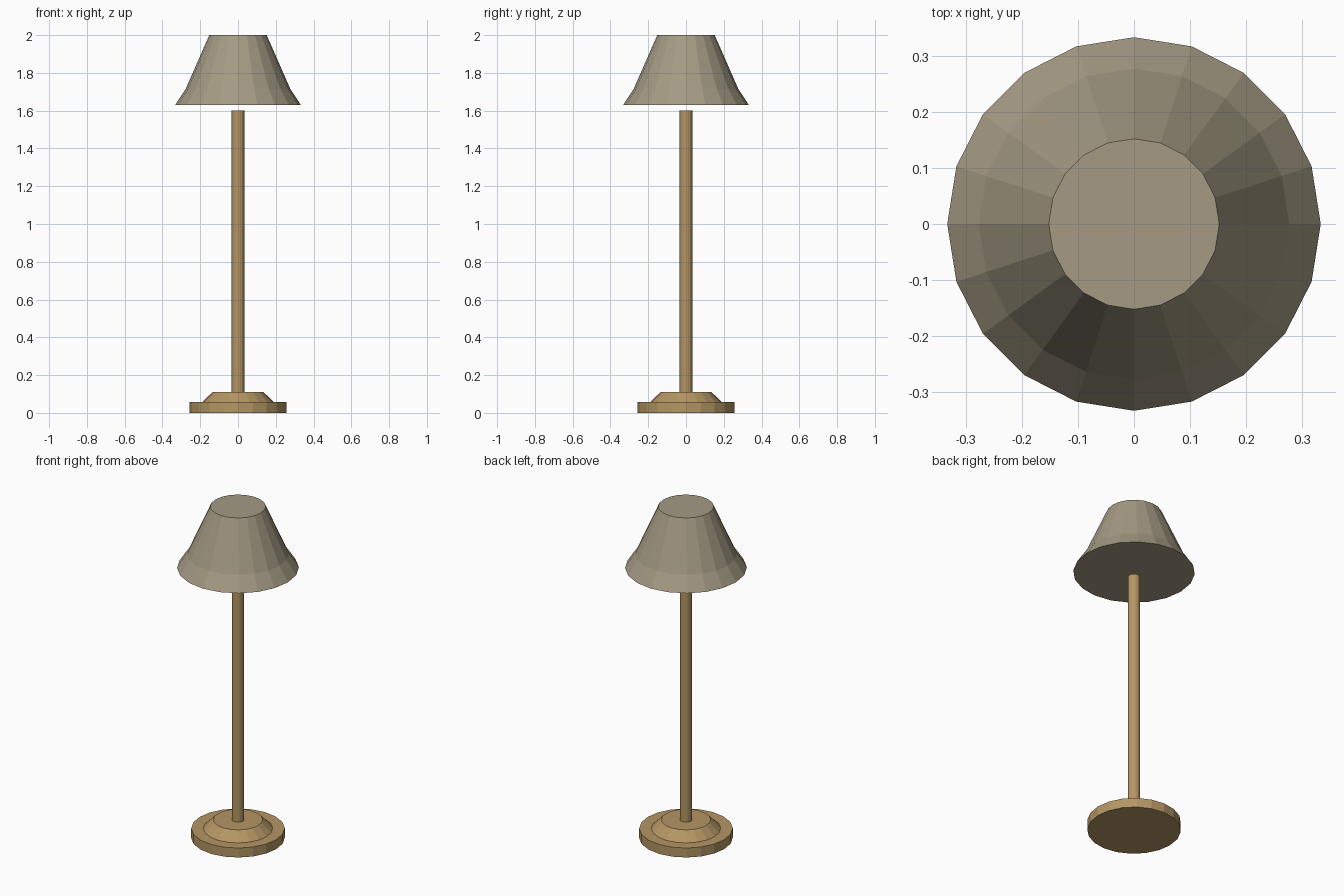
import bpy
import bmesh
import math

if "Cube" in bpy.data.objects:
    bpy.data.objects.remove(bpy.data.objects["Cube"])

SIDES = 20


def material(name, rgb):
    mat = bpy.data.materials.new(name)
    mat.diffuse_color = (*rgb, 1.0)
    mat.use_nodes = True
    mat.node_tree.nodes["Principled BSDF"].inputs["Base Color"].default_value = mat.diffuse_color
    return mat


def lathe(name, profile, mat, smooth=False):
    """Closed turned solid from (radius, height) pairs, bottom to top."""
    bm = bmesh.new()
    rings = []
    for r, z in profile:
        rings.append([bm.verts.new((r * math.cos(math.tau * i / SIDES),
                                    r * math.sin(math.tau * i / SIDES), z))
                      for i in range(SIDES)])
    for low, high in zip(rings, rings[1:]):
        for i in range(SIDES):
            j = (i + 1) % SIDES
            bm.faces.new((low[i], low[j], high[j], high[i]))
    bm.faces.new(rings[0][::-1])
    bm.faces.new(rings[-1])
    mesh = bpy.data.meshes.new(name)
    bm.to_mesh(mesh)
    bm.free()
    mesh.materials.append(mat)
    obj = bpy.data.objects.new(name, mesh)
    bpy.context.collection.objects.link(obj)
    return obj


brass = material("warm_brass", (0.456, 0.305, 0.127))
linen = material("grey_linen", (0.376, 0.328, 0.231))

# Stepped foot with a sloped collar
lathe("base", [(0.256, 0.0), (0.256, 0.057), (0.19, 0.057), (0.135, 0.11)], brass)

# Slim pole, ending just below the shade
lathe("pole", [(0.034, 0.108), (0.034, 1.6)], brass)

# Closed shade with a flared lower rim
lathe("shade", [(0.333, 1.63), (0.277, 1.715), (0.152, 2.0)], linen)
